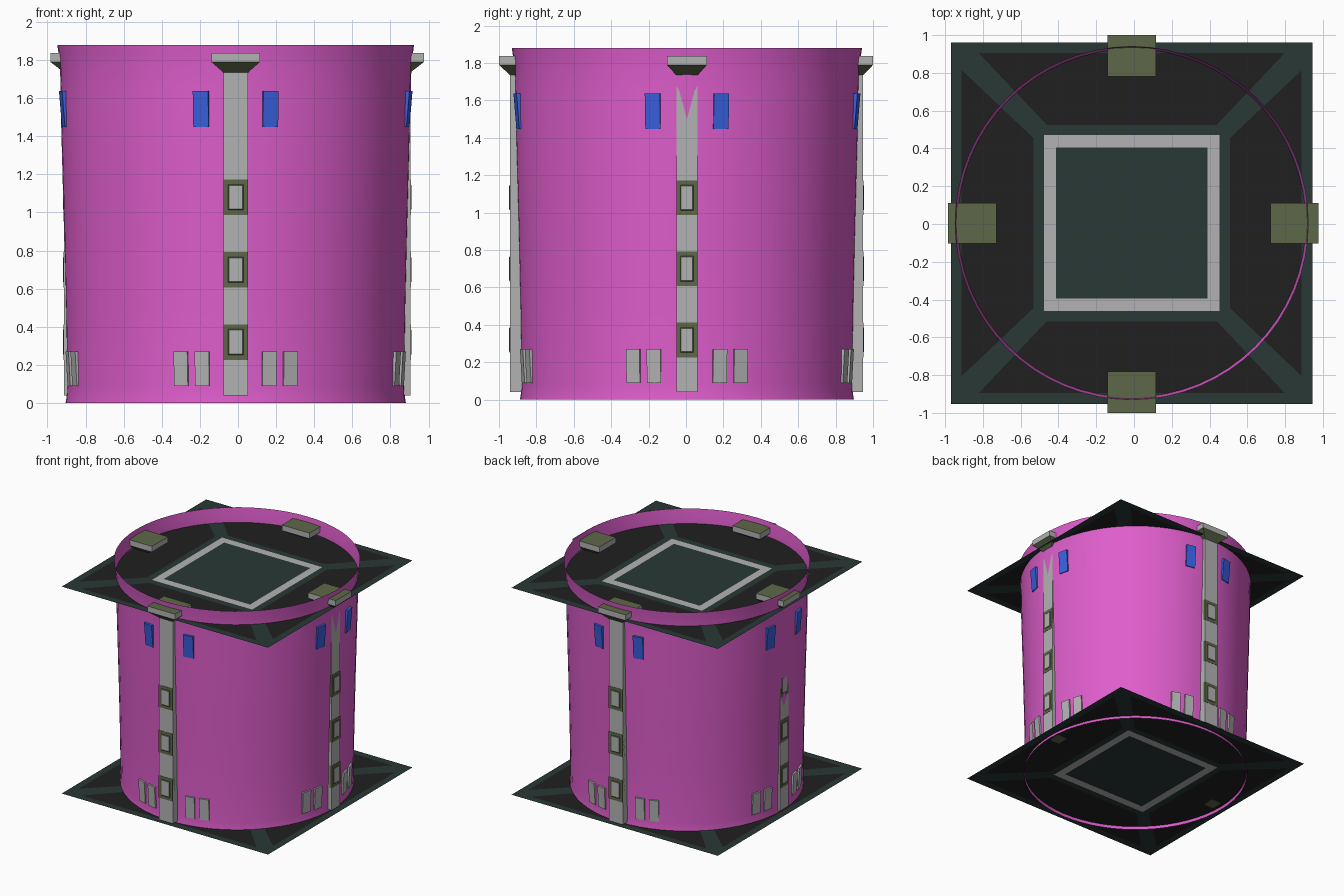
import bpy, bmesh, math
from mathutils import Vector

if "Cube" in bpy.data.objects:
    bpy.data.objects.remove(bpy.data.objects["Cube"])

CX, CY = -0.012, 0.005


def material(name, rgb):
    m = bpy.data.materials.new(name)
    m.diffuse_color = (*rgb, 1)
    m.use_nodes = True
    m.node_tree.nodes["Principled BSDF"].inputs["Base Color"].default_value = m.diffuse_color
    return m


PINK = material("pink", (0.73, 0.11, 0.60))
GREY = material("grey", (0.45, 0.45, 0.45))
OLIVE = material("olive", (0.11, 0.138, 0.067))
BLUE = material("blue", (0.04, 0.12, 0.75))
TEAL = material("teal", (0.021, 0.040, 0.037))
BLACK = material("black", (0.014, 0.014, 0.014))


def finish(name, bm, mats, normals=True):
    if normals:
        bmesh.ops.recalc_face_normals(bm, faces=bm.faces)
    me = bpy.data.meshes.new(name)
    bm.to_mesh(me)
    bm.free()
    for m in mats:
        me.materials.append(m)
    ob = bpy.data.objects.new(name, me)
    bpy.context.collection.objects.link(ob)
    return ob


def loft(name, angle, a, b, side, end_a, end_b):
    """Six-sided block between two quads of (tangent, radius, z) points."""
    d = Vector((math.cos(angle), math.sin(angle), 0))
    t = Vector((-d.y, d.x, 0))
    bm = bmesh.new()
    va, vb = [[bm.verts.new(Vector((CX, CY, z)) + d * r + t * u)
               for u, r, z in q] for q in (a, b)]
    for i in range(4):
        j = (i + 1) % 4
        bm.faces.new((va[i], va[j], vb[j], vb[i]))
    bm.faces.new(va[::-1]).material_index = 1
    bm.faces.new(vb).material_index = 2
    return finish(name, bm, [side, end_a, end_b])


def flat(w, r0, r1, z):
    """Horizontal rectangle."""
    return [(-w, r0, z), (w, r0, z), (w, r1, z), (-w, r1, z)]


def upright(w, h, r, z):
    """Vertical rectangle facing outwards."""
    return [(-w, r, z - h), (w, r, z - h), (w, r, z + h), (-w, r, z + h)]


# Flared open tube wall
profile = [(0.893, 0), (0.888, 0.03), (0.885, 0.08), (0.892, 0.5), (0.901, 0.9),
           (0.917, 1.5), (0.919, 1.65), (0.922, 1.76), (0.928, 1.82), (0.936, 1.88)]
N = 64
bm = bmesh.new()
rings = [[bm.verts.new((CX + r * math.cos(math.tau * i / N),
                        CY + r * math.sin(math.tau * i / N), z))
          for i in range(N)] for r, z in profile]
for lo, hi in zip(rings, rings[1:]):
    for i in range(N):
        j = (i + 1) % N
        bm.faces.new((lo[i], lo[j], hi[j], hi[i])).smooth = True
finish("tower_wall", bm, [PINK])


# Square floor and ceiling sheets with inlaid frame pattern
def sheet(name, z):
    bm = bmesh.new()

    def quarter(points, mat):
        for k in range(4):
            c, s = round(math.cos(k * math.pi / 2)), round(math.sin(k * math.pi / 2))
            f = bm.faces.new([bm.verts.new((CX + c * x - s * y, CY + s * x + c * y, z))
                              for x, y in points])
            f.material_index = mat

    def band(o, i, mat):
        quarter([(-i, i), (i, i), (o, o), (-o, o)], mat)

    band(0.957, 0.90, 0)
    quarter([(-0.45, 0.52), (0.45, 0.52), (0.81, 0.90), (-0.81, 0.90)], 1)
    quarter([(0.45, 0.52), (0.52, 0.52), (0.90, 0.90), (0.81, 0.90)], 0)
    quarter([(0.52, 0.52), (0.52, 0.45), (0.90, 0.81), (0.90, 0.90)], 0)
    band(0.52, 0.465, 0)
    band(0.465, 0.40, 2)
    quarter([(0, 0), (0.4, 0), (0.4, 0.4), (0, 0.4)], 0)
    bmesh.ops.remove_doubles(bm, verts=bm.verts, dist=1e-4)
    for f in bm.faces:
        f.normal_update()
        if f.normal.z < 0:
            f.normal_flip()
    finish(name, bm, [TEAL, BLACK, GREY], normals=False)


sheet("floor_sheet", 0.025)
sheet("ceiling_sheet", 1.76)

# name, pilaster half width, pilaster face radius, cap half width, cap inner, cap outer
sides = [("right", 0.056, 0.917, 0.107, 0.735, 0.988),
         ("back", 0.065, 0.942, 0.128, 0.775, 0.995),
         ("left", 0.056, 0.901, 0.107, 0.715, 0.973),
         ("front", 0.065, 0.945, 0.128, 0.785, 1.005)]

for k, (side, w, face, cw, c0, c1) in enumerate(sides):
    ang = k * math.pi / 2
    # Pilaster and its framed panels
    loft(side + "_pilaster", ang, flat(w, face - 0.07, face, 0.04),
         flat(w, face - 0.07, face, 1.76), GREY, GREY, GREY)
    for i, z in enumerate((0.32, 0.70, 1.08)):
        loft(f"{side}_panel_{i}", ang, upright(w, 0.093, face - 0.02, z),
             upright(w, 0.093, face + 0.002, z), OLIVE, OLIVE, OLIVE)
        loft(f"{side}_panel_face_{i}", ang, upright(w * 0.65, 0.07, face, z),
             upright(w * 0.55, 0.062, face + 0.006, z), OLIVE, OLIVE, GREY)
    # Capital: tapered underside below a slab
    loft(side + "_capital", ang, flat(w, face - 0.08, face, 1.735),
         flat(cw, c0, c1, 1.79), OLIVE, OLIVE, OLIVE)
    loft(side + "_capital_slab", ang, flat(cw, c0, c1, 1.79),
         flat(cw, c0, c1, 1.837), GREY, OLIVE, OLIVE)
    # Small foot pads showing under the floor
    if side in ("left", "right"):
        loft(side + "_foot_pad", ang, flat(0.05, 0.76, 0.85, 0.02),
             flat(0.05, 0.76, 0.85, 0.03), OLIVE, OLIVE, OLIVE)
    # Blue windows and low grey vents, turned to follow the wall
    for s in (-1, 1):
        tag = "a" if s < 0 else "b"
        loft(f"{side}_window_{tag}", ang + s * math.asin(0.183 / 0.925),
             flat(0.041, 0.89, 0.922, 1.448), flat(0.041, 0.89, 0.938, 1.637),
             BLUE, BLUE, BLUE)
        for i, u in enumerate((0.177, 0.288)):
            loft(f"{side}_vent_{tag}{i}", ang + s * math.asin(u / 0.895),
                 flat(0.038, 0.86, 0.893, 0.09), flat(0.038, 0.86, 0.903, 0.27),
                 GREY, GREY, GREY)
